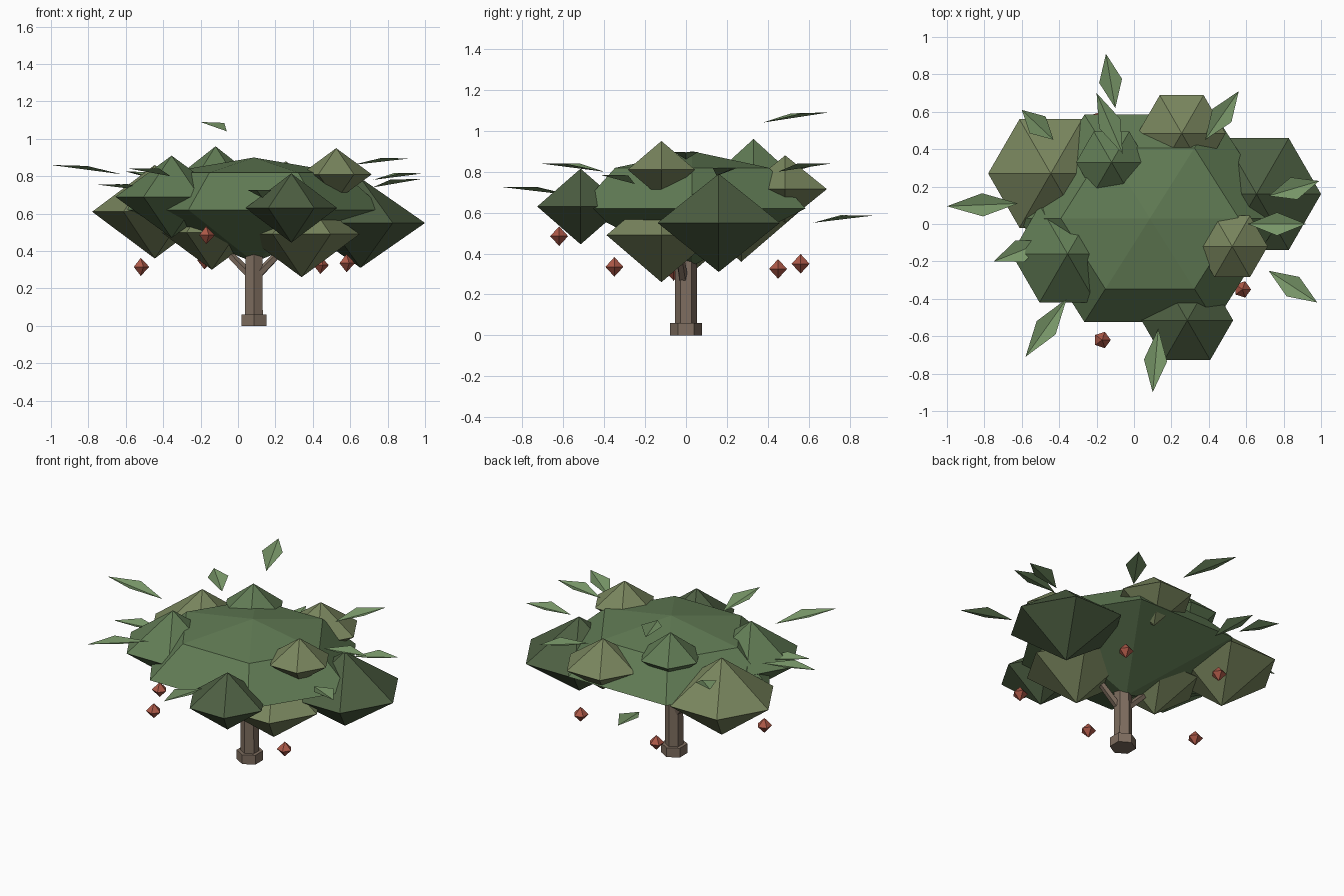
import bpy, bmesh, math
from mathutils import Vector

if "Cube" in bpy.data.objects:
    bpy.data.objects.remove(bpy.data.objects["Cube"])


def material(name, rgb):
    m = bpy.data.materials.new(name)
    m.diffuse_color = (*rgb, 1)
    m.use_nodes = True
    m.node_tree.nodes["Principled BSDF"].inputs["Base Color"].default_value = m.diffuse_color
    return m


bark = material("bark", (0.21, 0.155, 0.115))
deep = material("deep_green", (0.075, 0.115, 0.055))
mid = material("mid_green", (0.12, 0.20, 0.09))
olive = material("olive_green", (0.19, 0.235, 0.11))
leafy = material("leaf_green", (0.19, 0.31, 0.14))
red = material("fruit_red", (0.42, 0.10, 0.065))


def finish(bm, name, mat):
    bmesh.ops.recalc_face_normals(bm, faces=bm.faces[:])
    me = bpy.data.meshes.new(name)
    bm.to_mesh(me)
    bm.free()
    me.materials.append(mat)
    ob = bpy.data.objects.new(name, me)
    bpy.context.collection.objects.link(ob)
    return ob


def blob(name, center, radii, mat, sides=6, levels=((1, 0),)):
    """Faceted lump: apex, rings of (radius factor, height factor), bottom point."""
    c = Vector(center)
    rx, ry, rz = radii
    bm = bmesh.new()
    top = bm.verts.new(c + Vector((0, 0, rz)))
    bottom = bm.verts.new(c - Vector((0, 0, rz)))
    rings = [[bm.verts.new(c + Vector((
        rx * f * math.cos(math.tau * i / sides),
        ry * f * math.sin(math.tau * i / sides),
        rz * h))) for i in range(sides)] for f, h in levels]
    for i in range(sides):
        j = (i + 1) % sides
        bm.faces.new((top, rings[0][i], rings[0][j]))
        bm.faces.new((bottom, rings[-1][j], rings[-1][i]))
        for a, b in zip(rings, rings[1:]):
            bm.faces.new((a[i], b[i], b[j], a[j]))
    return finish(bm, name, mat)


def post(name, p0, p1, r0, r1, sides=6):
    """Tapered prism between two points."""
    p0, p1 = Vector(p0), Vector(p1)
    d = p1 - p0
    bm = bmesh.new()
    bmesh.ops.create_cone(bm, cap_ends=True, segments=sides, radius1=r0,
                          radius2=r1, depth=d.length)
    rot = d.to_track_quat('Z', 'Y').to_matrix().to_4x4()
    bmesh.ops.transform(bm, matrix=rot, verts=bm.verts[:])
    bmesh.ops.translate(bm, vec=(p0 + p1) / 2, verts=bm.verts[:])
    return finish(bm, name, mat=bark)


def leaf(name, base, tip, width=0.062):
    """Kite-shaped leaf, folded up along its spine."""
    base, tip = Vector(base), Vector(tip)
    d = tip - base
    side = Vector((-d.y, d.x, 0)).normalized() * width
    middle = base + d * 0.5 + Vector((0, 0, 0.02))
    bm = bmesh.new()
    b, t, l, r = [bm.verts.new(p) for p in (base, tip, middle + side, middle - side)]
    bm.faces.new((b, t, l))
    bm.faces.new((b, r, t))
    return finish(bm, name, leafy)


# Trunk, foot and branches
X = 0.085
post("trunk", (X, 0, 0.03), (X, 0, 0.5), 0.055, 0.052)
post("trunk_foot", (X, 0, 0), (X, 0, 0.06), 0.078, 0.078)
post("branch_right", (X, -0.01, 0.25), (0.29, -0.04, 0.46), 0.025, 0.018, 5)
post("branch_left", (X, 0.01, 0.25), (-0.13, 0.04, 0.47), 0.025, 0.018, 5)

# Main crown: domed above, conical below
blob("crown", (X, 0.03, 0.62), (0.70, 0.64, 0.28), mid,
     levels=((0.68, 0.71), (1, 0)))

# Foliage clumps: centre, radius, half height, material
clumps = [
    ((0.655, 0.16, 0.55), 0.345, 0.24, deep),
    ((-0.445, 0.27, 0.61), 0.335, 0.25, olive),
    ((-0.355, -0.16, 0.69), 0.30, 0.22, mid),
    ((0.285, -0.515, 0.63), 0.245, 0.185, deep),
    ((0.525, -0.12, 0.81), 0.19, 0.14, olive),
    ((-0.12, 0.33, 0.81), 0.19, 0.15, mid),
    ((0.255, 0.485, 0.715), 0.235, 0.165, olive),
    ((0.34, -0.12, 0.49), 0.31, 0.23, olive),
    ((-0.14, 0.02, 0.50), 0.27, 0.20, olive),
]
for i, (c, r, h, m) in enumerate(clumps):
    blob(f"foliage_clump_{i}", c, (r, r, h), m)

# Loose leaves: base and tip
leaves = [
    ((-0.10, 0.62, 0.55), (-0.15, 0.91, 0.585)),
    ((-0.06, 0.375, 1.04), (-0.20, 0.70, 1.09)),
    ((0.38, 0.45, 0.80), (0.56, 0.71, 0.84)),
    ((0.72, 0.15, 0.78), (0.99, 0.23, 0.815)),
    ((0.61, 0.0, 0.86), (0.92, 0.0, 0.895)),
    ((0.72, -0.25, 0.74), (0.98, -0.42, 0.785)),
    ((0.13, -0.56, 0.685), (0.10, -0.90, 0.725)),
    ((-0.36, -0.40, 0.80), (-0.58, -0.71, 0.84)),
    ((-0.47, -0.09, 0.72), (-0.75, -0.20, 0.755)),
    ((-0.62, 0.11, 0.81), (-1.0, 0.095, 0.86)),
    ((-0.43, 0.45, 0.78), (-0.60, 0.61, 0.825)),
]
for i, (a, b) in enumerate(leaves):
    leaf(f"leaf_{i}", a, b)

# Hanging fruit
fruits = [(-0.17, -0.62, 0.485), (0.58, -0.35, 0.335), (0.44, 0.45, 0.325),
          (-0.52, -0.06, 0.315), (-0.18, 0.56, 0.35)]
for i, c in enumerate(fruits):
    blob(f"fruit_{i}", c, (0.046, 0.046, 0.048), red, sides=5)
